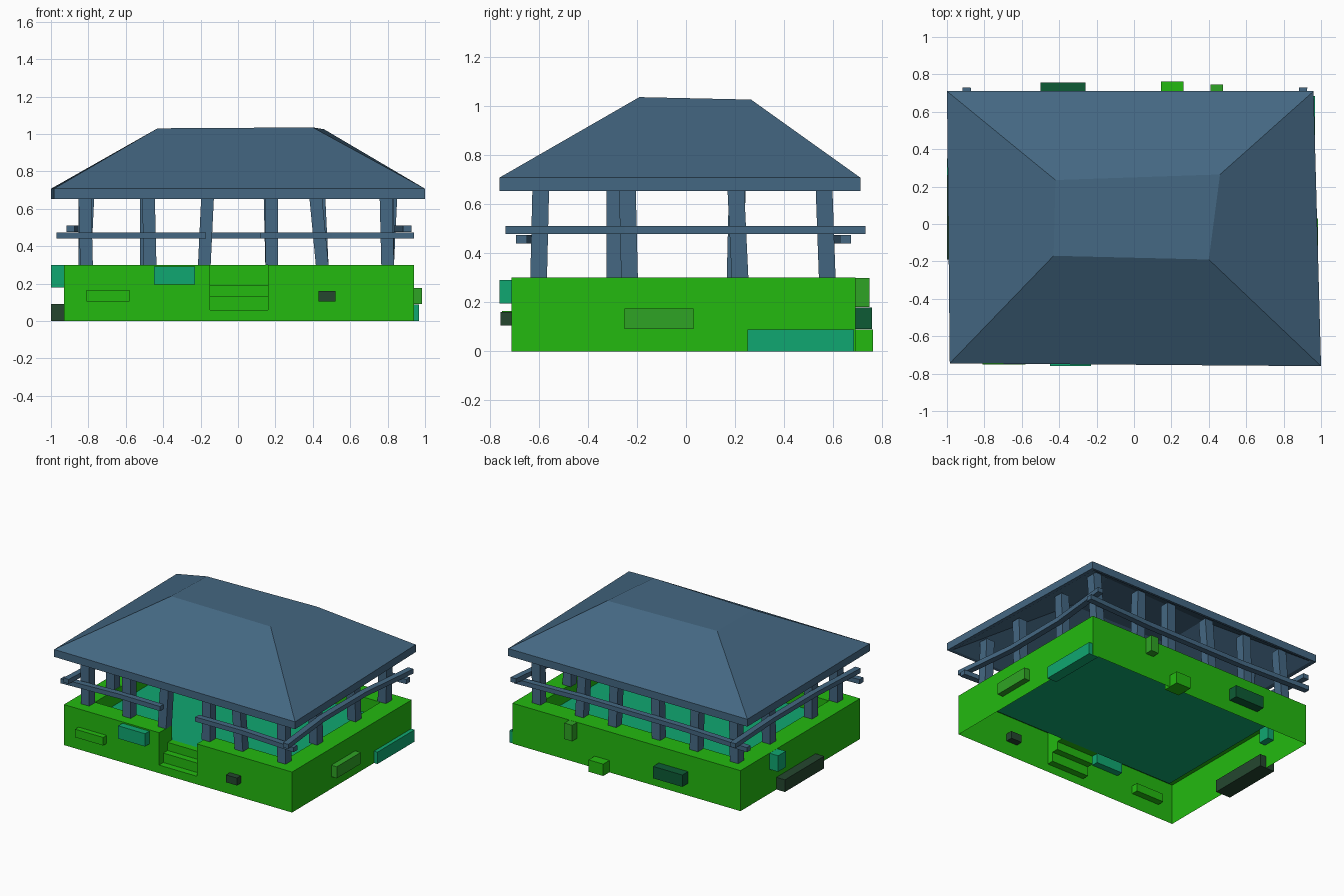
import bpy

if "Cube" in bpy.data.objects:
    bpy.data.objects.remove(bpy.data.objects["Cube"])


def material(name, rgb):
    m = bpy.data.materials.new(name)
    m.diffuse_color = (*rgb, 1)
    m.use_nodes = True
    m.node_tree.nodes["Principled BSDF"].inputs["Base Color"].default_value = m.diffuse_color
    return m


GREEN = material("bright green", (0.017, 0.49, 0.005))
MOSS = material("moss green", (0.028, 0.37, 0.018))
TEAL = material("teal", (0.005, 0.39, 0.165))
PINE = material("pine green", (0.004, 0.105, 0.035))
CHARCOAL = material("charcoal green", (0.018, 0.062, 0.028))
SLATE = material("slate blue", (0.058, 0.137, 0.225))


def mesh(name, verts, faces, mat):
    me = bpy.data.meshes.new(name)
    me.from_pydata(verts, [], faces)
    me.materials.append(mat)
    ob = bpy.data.objects.new(name, me)
    bpy.context.collection.objects.link(ob)
    return ob


def loft(name, rings, mat, caps=True, closed=False):
    """Join rings of equal length with quads."""
    n = len(rings[0])
    verts = [p for r in rings for p in r]
    faces = []
    for i in range(len(rings) if closed else len(rings) - 1):
        a, b = i * n, (i + 1) % len(rings) * n
        for j in range(n):
            k = (j + 1) % n
            faces.append((a + j, a + k, b + k, b + j))
    if caps and not closed:
        faces += [tuple(range(n))[::-1], tuple(range(len(verts) - n, len(verts)))]
    return mesh(name, verts, faces, mat)


def rect(x0, x1, y0, y1, z):
    return [(x0, y0, z), (x1, y0, z), (x1, y1, z), (x0, y1, z)]


def box(name, x, y, z, mat):
    return loft(name, [rect(*x, *y, z[0]), rect(*x, *y, z[1])], mat)


# Base: hollow rim, open underneath, with a gap at the front for the steps
X0, X1, Y0, Y1, H = -0.93, 0.94, -0.71, 0.69, 0.30
T, FLOOR = 0.15, 0.19
NX0, NX1, NZ = -0.15, 0.16, 0.06
outer = [(NX1, Y0), (X1, Y0), (X1, Y1), (X0, Y1), (X0, Y0), (NX0, Y0)]
inner = [(NX1, Y0 + T), (X1 - T, Y0 + T), (X1 - T, Y1 - T),
         (X0 + T, Y1 - T), (X0 + T, Y0 + T), (NX0, Y0 + T)]
verts, faces = [], []
for a, b, c, d in zip(outer, outer[1:], inner, inner[1:]):
    n = len(verts)
    verts += [(*a, 0), (*b, 0), (*a, H), (*b, H), (*c, H), (*d, H), (*c, FLOOR), (*d, FLOOR)]
    faces += [(n, n + 1, n + 3, n + 2), (n + 2, n + 3, n + 5, n + 4), (n + 4, n + 5, n + 7, n + 6)]
n = len(verts)
verts += [(NX0, Y0, 0), (NX1, Y0, 0), (NX1, Y0, NZ), (NX0, Y0, NZ)]
faces.append((n, n + 1, n + 2, n + 3))
mesh("base_rim", verts, faces, GREEN)

# Steps and the cheeks beside them
profile = [(Y0, NZ), (Y0 + 0.05, NZ), (Y0 + 0.05, 0.13), (Y0 + 0.10, 0.13),
           (Y0 + 0.10, FLOOR), (Y0 + T, FLOOR)]
verts = [(x, y, z) for y, z in profile for x in (NX0, NX1)]
mesh("front_steps", verts, [(2 * i, 2 * i + 1, 2 * i + 3, 2 * i + 2) for i in range(5)], GREEN)
for side, x in (("left", NX0), ("right", NX1)):
    pts = [(x, y, z) for y, z in profile] + [(x, Y0 + T, H), (x, Y0, H)]
    mesh(side + "_step_cheek", pts, [tuple(range(8))[::1 if side == "left" else -1]], GREEN)

# Sunken floor
mesh("floor", rect(X0 + T, X1 - T, Y0 + T, Y1 - T, FLOOR), [(0, 1, 2, 3)], TEAL)

# Protruding stone blocks on each wall
I = 0.05
for name, x, y, z, mat in [
    ("front_stone_moss", (-0.81, -0.58), (-0.75, Y0 + I), (0.105, 0.165), GREEN),
    ("front_stone_teal", (-0.45, -0.23), (-0.76, Y0 + I), (0.195, 0.29), TEAL),
    ("front_stone_dark", (0.43, 0.52), (-0.755, Y0 + I), (0.105, 0.16), CHARCOAL),
    ("left_stone_teal", (-1.0, X0 + I), (0.26, 0.35), (0.18, 0.299), TEAL),
    ("left_stone_dark", (-1.0, X0 + I), (-0.19, 0.27), (0.0, 0.09), CHARCOAL),
    ("right_stone_moss", (X1 - I, 0.985), (-0.25, 0.03), (0.09, 0.175), MOSS),
    ("right_stone_teal", (X1 - I, 0.968), (0.25, 0.685), (0.0, 0.088), TEAL),
    ("back_stone_pine", (-0.5, -0.26), (Y1 - I, 0.757), (0.09, 0.178), PINE),
    ("back_stone_green", (0.145, 0.265), (Y1 - I, 0.762), (0.0, 0.088), GREEN),
    ("back_stone_moss", (0.41, 0.475), (Y1 - I, 0.747), (0.18, 0.299), MOSS),
]:
    box(name, x, y, z, mat)


# Posts, some leaning: foot x, foot y, head x, head y
def post(name, x, y, hx, hy, w=0.034):
    loft(name, [rect(x - w, x + w, y - w, y + w, H),
                rect(hx - w, hx + w, hy - w, hy + w, 0.72)], SLATE)


for i, (x, hx) in enumerate([(-0.81, -0.82), (-0.47, -0.48), (-0.18, -0.16),
                             (0.18, 0.18), (0.45, 0.41), (0.80, 0.79)]):
    post(f"front_post_{i + 1}", x, -0.60, hx, -0.59)
for i, (x, hx) in enumerate([(-0.82, -0.80), (-0.49, -0.49), (-0.18, -0.16),
                             (0.18, 0.17), (0.45, 0.43), (0.80, 0.82)]):
    post(f"back_post_{i + 1}", x, 0.575, hx, 0.56)
for i, (x, y, hy) in enumerate([(-0.82, -0.29, -0.29), (-0.82, 0.20, 0.21),
                                (0.80, -0.23, -0.24), (0.80, 0.22, 0.20)]):
    post(f"side_post_{i + 1}", x, y, x, hy)


# Railings: a flat beam swept along a few plan points
def rail(name, pts, z, along_x, w=0.022, h=0.034):
    dx, dy = (0, w) if along_x else (w, 0)
    rings = [[(x - dx, y - dy, z), (x + dx, y + dy, z),
              (x + dx, y + dy, z + h), (x - dx, y - dy, z + h)] for x, y in pts]
    loft(name, rings, SLATE)


rail("front_rail_left", [(-0.97, -0.67), (-0.5, -0.645), (-0.17, -0.65)], 0.44, True)
rail("front_rail_right", [(0.12, -0.65), (0.5, -0.645), (0.94, -0.67)], 0.44, True)
rail("back_rail", [(-0.97, 0.65), (-0.4, 0.625), (0.4, 0.625), (0.94, 0.65)], 0.44, True)
rail("left_rail", [(-0.895, -0.735), (-0.87, -0.25), (-0.87, 0.25), (-0.895, 0.73)], 0.477, False)
rail("right_rail", [(0.905, -0.735), (0.855, -0.25), (0.855, 0.25), (0.905, 0.73)], 0.477, False)

# Hipped roof shell with a flat top, slightly crooked and hollow beneath
eave = [(-0.985, -0.745), (1.0, -0.76), (0.96, 0.71), (-1.0, 0.71)]
crown = [(-0.43, -0.17, 1.03), (0.40, -0.19, 1.035), (0.46, 0.265, 1.025), (-0.42, 0.235, 1.025)]
loft("roof", [
    [(x * 0.97, y * 0.97, z - 0.06) for x, y, z in crown],
    [(x * 0.97, y * 0.97, 0.655) for x, y in eave],
    [(x, y, 0.652) for x, y in eave],
    [(x, y, 0.707) for x, y in eave],
    crown,
], SLATE)
